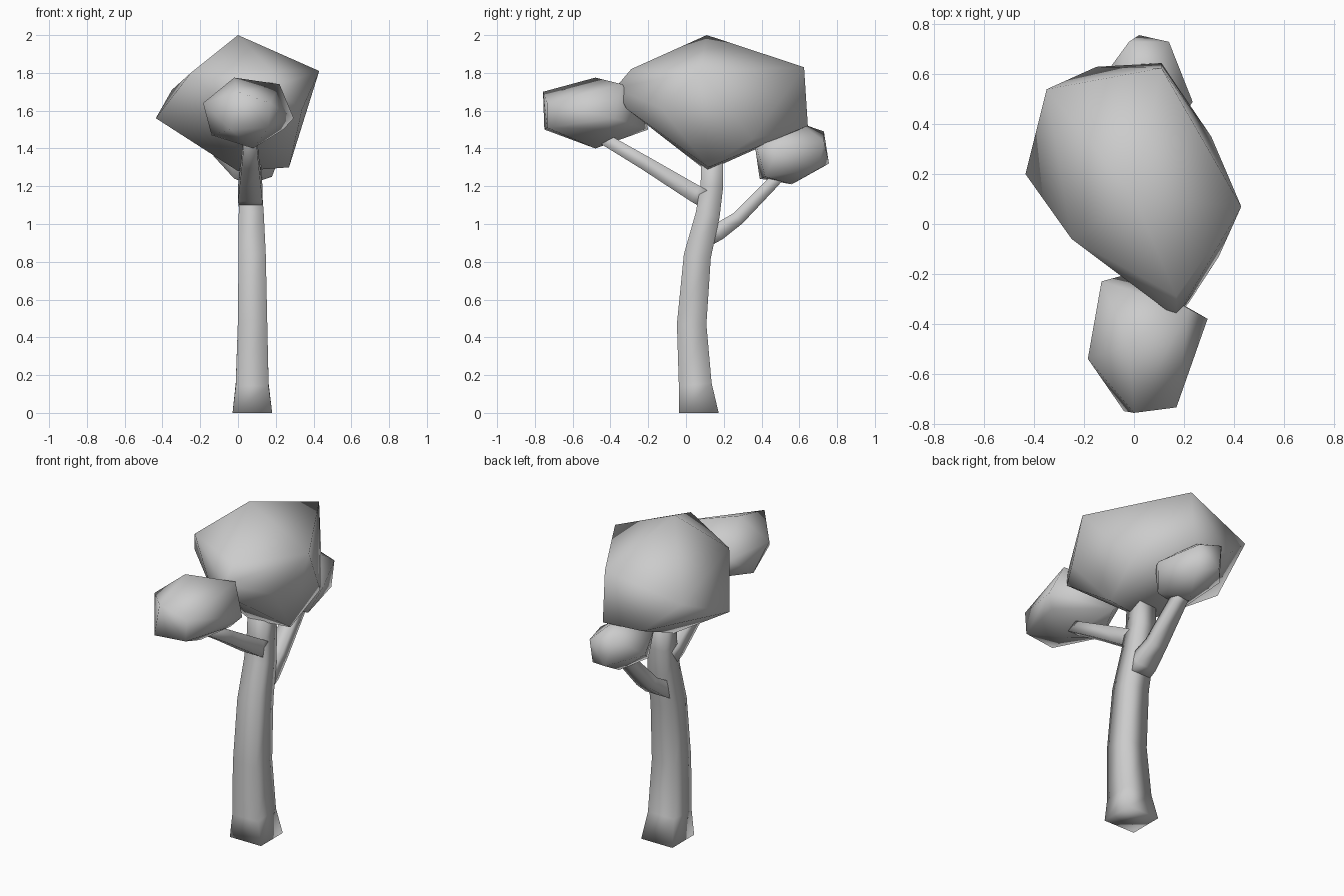
import bpy, bmesh, math
from mathutils import Vector


def finish(name, bm):
    bmesh.ops.recalc_face_normals(bm, faces=bm.faces)
    for f in bm.faces:
        f.smooth = True
    mesh = bpy.data.meshes.new(name)
    bm.to_mesh(mesh)
    bm.free()
    obj = bpy.data.objects.new(name, mesh)
    bpy.context.collection.objects.link(obj)
    return obj


def limb(name, path, flat_base=False):
    """Square tapered limb; stations are (x, y, z, half width, half depth) bending in the YZ plane."""
    bm = bmesh.new()
    pts = [Vector(p[:3]) for p in path]
    u = Vector((1, 0, 0))
    rings = []
    for i, p in enumerate(path):
        t = (pts[min(i + 1, len(pts) - 1)] - pts[max(i - 1, 0)]).normalized()
        if flat_base and i == 0:
            t = Vector((0, 0, 1))
        v = t.cross(u).normalized()
        rings.append([bm.verts.new(pts[i] + u * p[3] * a + v * p[4] * b)
                      for a, b in ((1, 1), (-1, 1), (-1, -1), (1, -1))])
    for a, b in zip(rings, rings[1:]):
        for k in range(4):
            n = (k + 1) % 4
            bm.faces.new((a[k], a[n], b[n], b[k]))
    bm.faces.new(rings[0])
    bm.faces.new(rings[-1])
    return finish(name, bm)


def clump(name, points):
    """Faceted leaf mass: the hull around a few corner points."""
    bm = bmesh.new()
    for p in points:
        bm.verts.new(p)
    bmesh.ops.convex_hull(bm, input=bm.verts[:])
    loose = [v for v in bm.verts if not v.link_faces]
    bmesh.ops.delete(bm, geom=loose, context='VERTS')
    return finish(name, bm)


# Trunk, flared at the foot and leaning back
limb("trunk", [(0.076, 0.068, 0, 0.105, 0.105), (0.075, 0.049, 0.15, 0.087, 0.087),
               (0.077, 0.03, 0.47, 0.078, 0.078), (0.075, 0.06, 0.83, 0.072, 0.072),
               (0.07, 0.115, 1.05, 0.066, 0.064), (0.065, 0.137, 1.2, 0.06, 0.06),
               (0.065, 0.14, 1.42, 0.055, 0.056)], flat_base=True)

# Branches
limb("front_branch", [(0.065, 0.11, 1.125, 0.06, 0.047), (0.065, 0.05, 1.16, 0.065, 0.047),
                      (0.065, -0.22, 1.325, 0.046, 0.037), (0.065, -0.5, 1.49, 0.03, 0.03)])
limb("back_branch", [(0.072, 0.11, 0.925, 0.066, 0.045), (0.072, 0.17, 0.958, 0.066, 0.045),
                     (0.072, 0.275, 1.03, 0.052, 0.036), (0.07, 0.46, 1.22, 0.04, 0.032),
                     (0.065, 0.54, 1.31, 0.034, 0.03)])

# Leaf masses
clump("main_canopy", [
    (0, 0.11, 2.0), (0.43, 0.07, 1.81), (0.11, 0.625, 1.83), (-0.35, 0.54, 1.71),
    (-0.25, -0.06, 1.8), (0.17, -0.29, 1.82), (0.17, -0.375, 1.72),
    (0.22, -0.315, 1.61), (-0.435, 0.2, 1.56), (-0.04, -0.21, 1.59),
    (0.11, 0.645, 1.52), (-0.15, 0.63, 1.53), (0.34, -0.13, 1.61),
    (0.31, 0.35, 1.45), (0.27, 0.12, 1.3), (0, 0.11, 1.28)])
clump("front_canopy", [
    (-0.02, -0.48, 1.775), (0.17, -0.735, 1.64), (0, -0.757, 1.7),
    (-0.185, -0.54, 1.64), (-0.13, -0.23, 1.63), (0.22, -0.34, 1.74),
    (0.295, -0.38, 1.56), (-0.04, -0.75, 1.5), (0.16, -0.735, 1.51),
    (-0.14, -0.45, 1.47), (-0.02, -0.2, 1.5), (0.24, -0.42, 1.5),
    (0.08, -0.48, 1.4)])
clump("back_canopy", [
    (0.05, 0.6, 1.535), (-0.02, 0.73, 1.49), (0.14, 0.73, 1.44),
    (0.02, 0.757, 1.32), (0.14, 0.7, 1.29), (0.235, 0.49, 1.4),
    (0.18, 0.42, 1.25), (-0.13, 0.58, 1.36), (-0.08, 0.42, 1.45),
    (0.15, 0.36, 1.45), (-0.02, 0.39, 1.24), (0.06, 0.56, 1.21)])
